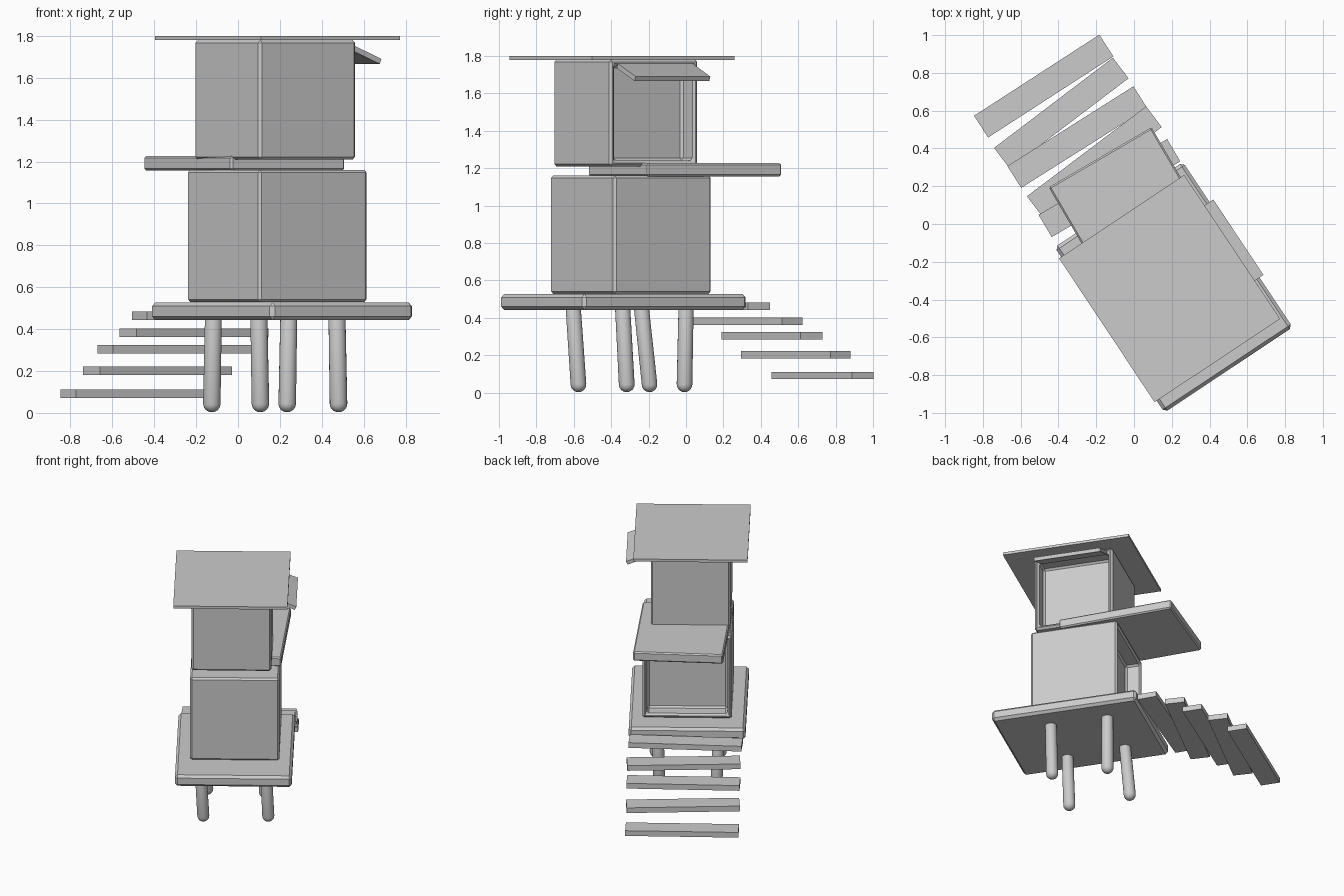
import bpy, bmesh, math
from mathutils import Vector, Matrix

if "Cube" in bpy.data.objects:
    bpy.data.objects.remove(bpy.data.objects["Cube"])

YAW = 33.6  # whole hut is turned about z


def finish(name, bm, bevel=0.0):
    bmesh.ops.recalc_face_normals(bm, faces=bm.faces)
    me = bpy.data.meshes.new(name)
    bm.to_mesh(me)
    bm.free()
    ob = bpy.data.objects.new(name, me)
    bpy.context.collection.objects.link(ob)
    if bevel:
        m = ob.modifiers.new("Bevel", 'BEVEL')
        m.width = bevel
        m.segments = 1
    return ob


def box(name, center, size, yaw=YAW, bevel=0.0, open_dir=None, tilt=0.0):
    """Turned box; open_dir gives the local side that gets a framed recess."""
    bm = bmesh.new()
    bmesh.ops.create_cube(bm, size=1, matrix=Matrix.Diagonal((*size, 1)))
    if open_dir:
        d = Vector(open_dir)
        bm.normal_update()
        face = next(f for f in bm.faces if f.normal.dot(d) > 0.9)
        bmesh.ops.inset_region(bm, faces=[face], thickness=0.045)
        ret = bmesh.ops.extrude_discrete_faces(bm, faces=[face])
        bmesh.ops.translate(bm, verts=ret["faces"][0].verts, vec=d * -0.11)
    ob = finish(name, bm, bevel)
    ob.location = center
    ob.rotation_euler = (0, math.radians(tilt), math.radians(yaw))
    return ob


def leg(name, foot, top, r=0.042):
    """Round-ended post between two points."""
    a, b = Vector(foot), Vector(top)
    axis = b - a
    bm = bmesh.new()
    bmesh.ops.create_uvsphere(bm, u_segments=20, v_segments=12, radius=r)
    for v in bm.verts:
        if v.co.z > 0.001:
            v.co.z += axis.length
    # stretch only the band above the equator
    for f in bm.faces:
        f.smooth = True
    ob = finish(name, bm)
    ob.location = a
    ob.rotation_euler = axis.to_track_quat('Z', 'Y').to_euler()
    return ob


# Base deck
box("platform", (0.21, -0.335, 0.485), (0.815, 1.05, 0.085), bevel=0.018)

# Two stacked rooms, each with one framed recess
box("lower_room", (0.1875, -0.295, 0.845), (0.623, 0.627, 0.632),
    bevel=0.013, open_dir=(0, 1, 0))
box("upper_room", (0.178, -0.322, 1.495), (0.555, 0.566, 0.57),
    bevel=0.013, open_dir=(1, 0, 0))

# Slab between the rooms, overhanging as a porch cover
box("porch_slab", (0.03, -0.005, 1.192), (0.63, 0.83, 0.07), yaw=30.3, bevel=0.009)

# Flat roof
box("roof", (0.188, -0.342, 1.79), (0.797, 0.915, 0.02))

# Sloping window awning
box("window_awning", (0.477, -0.12, 1.713), (0.185, 0.48, 0.026), tilt=22)

# Stair treads, each turned slightly differently
steps = [(-0.13, 0.19, 0.463, 30.5), (-0.21, 0.33, 0.382, 37),
         (-0.30, 0.46, 0.304, 32.3), (-0.385, 0.587, 0.202, 37.2),
         (-0.478, 0.73, 0.092, 32.9)]
for i, (x, y, z, yaw) in enumerate(steps):
    box(f"step_{i + 1}", (x, y, z), (0.79, 0.137, 0.04), yaw=yaw)

# Slightly leaning legs
legs = [((0.107, -0.575), (0.100, -0.602)), ((0.48, -0.317), (0.473, -0.338)),
        ((0.235, -0.008), (0.242, 0.0)), ((-0.125, -0.195), (-0.118, -0.237))]
for i, (f, t) in enumerate(legs):
    leg(f"leg_{i + 1}", (*f, 0.045), (*t, 0.44))
